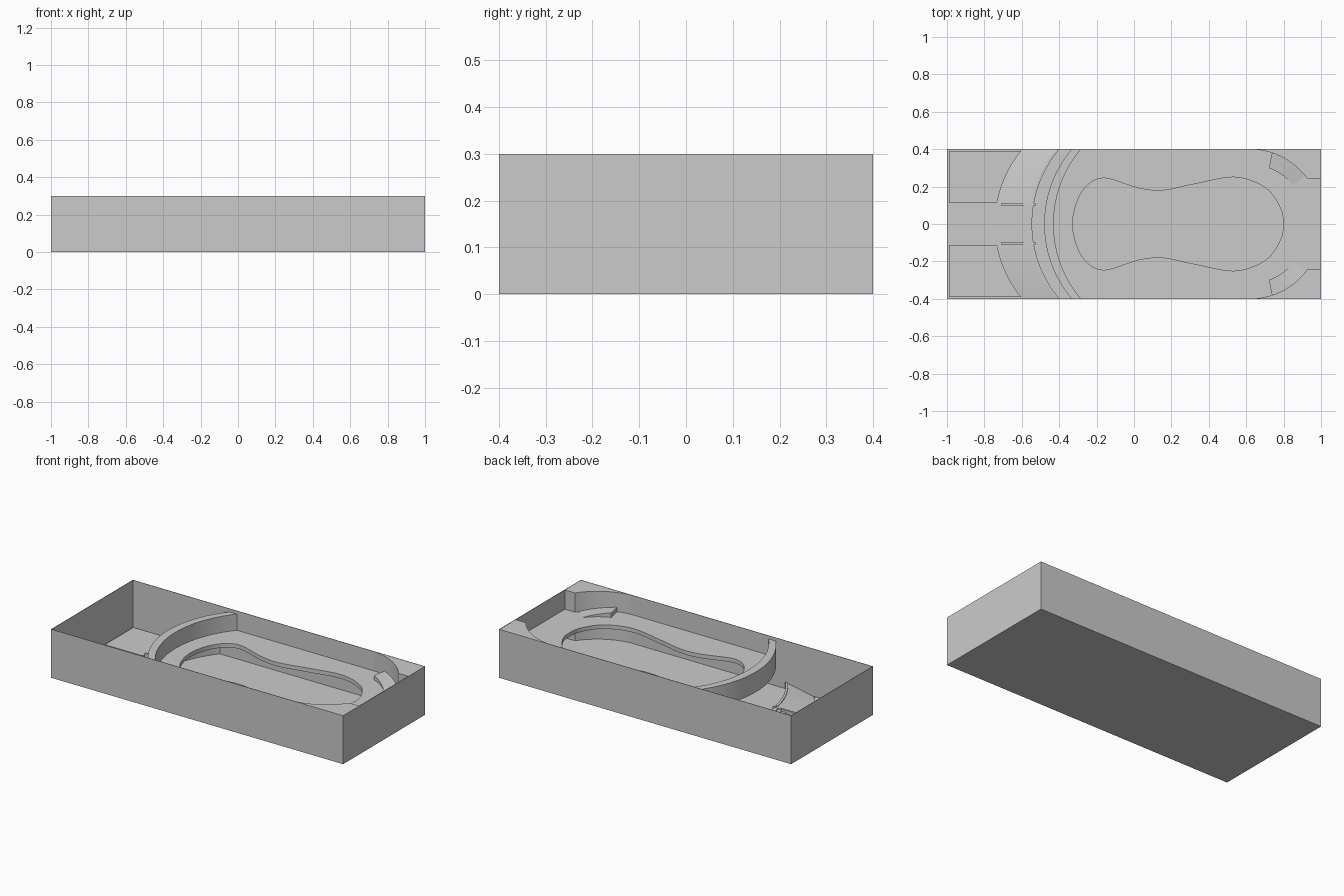
import bpy, bmesh
from math import sin, cos, radians, sqrt

if "Cube" in bpy.data.objects:
    bpy.data.objects.remove(bpy.data.objects["Cube"])

EDGE = 0.398      # inner parts tuck slightly into the tray walls
DECK = 0.18       # top of the suspended deck
UNDER = 0.155     # underside of the deck


def finish(name, bm):
    bmesh.ops.remove_doubles(bm, verts=bm.verts, dist=1e-5)
    bmesh.ops.recalc_face_normals(bm, faces=bm.faces)
    me = bpy.data.meshes.new(name)
    bm.to_mesh(me)
    bm.free()
    ob = bpy.data.objects.new(name, me)
    bpy.context.collection.objects.link(ob)
    return ob


def smooth(ob):
    bpy.ops.object.select_all(action='DESELECT')
    ob.select_set(True)
    bpy.context.view_layer.objects.active = ob
    bpy.ops.object.shade_smooth_by_angle(angle=radians(30))


def prism(name, pts, z0, z1):
    """Extrude a flat outline from z0 to z1."""
    bm = bmesh.new()
    lo = [bm.verts.new((x, y, z0)) for x, y in pts]
    hi = [bm.verts.new((x, y, z1)) for x, y in pts]
    bm.faces.new(lo)
    bm.faces.new(hi)
    n = len(pts)
    for i in range(n):
        j = (i + 1) % n
        bm.faces.new((lo[i], lo[j], hi[j], hi[i]))
    return finish(name, bm)


def band(name, a, b, z0=0.002):
    """Solid strip between two edges made of (x, y, top height) points."""
    bm = bmesh.new()
    rows = []
    for p, q in zip(a, b):
        rows.append([bm.verts.new(c) for c in
                     ((p[0], p[1], z0), p, q, (q[0], q[1], z0))])
    for r, s in zip(rows, rows[1:]):
        for k in range(4):
            m = (k + 1) % 4
            bm.faces.new((r[k], r[m], s[m], s[k]))
    bm.faces.new(rows[0])
    bm.faces.new(rows[-1])
    ob = finish(name, bm)
    smooth(ob)
    return ob


def bow(x, y0, y1, z=None, n=32):
    """Shallow arc across the tray, bulging towards -x, crossing y=0 at x."""
    out = []
    for i in range(n + 1):
        y = y0 + (y1 - y0) * i / n
        p = (x + 0.62 - sqrt(0.62 ** 2 - y * y), y)
        out.append(p if z is None else p + (z,))
    return out


def spline(pts, steps=8):
    """Closed smooth curve through the points."""
    out, n = [], len(pts)
    for i in range(n):
        p0, p1, p2, p3 = (pts[(i + k) % n] for k in (-1, 0, 1, 2))
        for s in range(steps):
            t = s / steps
            out.append(tuple(0.5 * (2 * b + (c - a) * t
                       + (2 * a - 5 * b + 4 * c - d) * t * t
                       + (3 * b - a - 3 * c + d) * t ** 3)
                       for a, b, c, d in zip(p0, p1, p2, p3)))
    return out


# Open outer tray
bm = bmesh.new()
bmesh.ops.create_cube(bm, size=1)
for v in bm.verts:
    v.co = (v.co.x * 2, v.co.y * 0.8, (v.co.z + 0.5) * 0.3)
bmesh.ops.recalc_face_normals(bm, faces=bm.faces)
top = [f for f in bm.faces if f.normal.z > 0.9]
bmesh.ops.delete(bm, geom=top, context='FACES_ONLY')
me = bpy.data.meshes.new("tray")
bm.to_mesh(me)
bm.free()
tray = bpy.data.objects.new("tray", me)
bpy.context.collection.objects.link(tray)
sol = tray.modifiers.new("thickness", 'SOLIDIFY')
sol.thickness = 0.003
sol.offset = -1
sol.use_even_offset = True

# Suspended deck with a peanut-shaped opening down to the tray floor
deck = prism("deck", bow(-0.479, -EDGE, EDGE) + [(0.998, EDGE), (0.998, -EDGE)],
             UNDER, DECK)
half = [(-0.30, 0.13), (-0.24, 0.215), (-0.155, 0.245), (-0.02, 0.205),
        (0.05, 0.186), (0.16, 0.18), (0.33, 0.215), (0.54, 0.25),
        (0.70, 0.195), (0.78, 0.09)]
outline = ([(-0.328, 0)] + half + [(0.797, 0)]
           + [(x, -y) for x, y in reversed(half)])
cutter = prism("opening_cutter", spline(outline), 0.05, 0.4)
cutter.hide_render = True
cut = deck.modifiers.new("opening", 'BOOLEAN')
cut.operation = 'DIFFERENCE'
cut.solver = 'EXACT'
cut.object = cutter
bpy.context.view_layer.objects.active = deck
deck.select_set(True)
bpy.ops.object.modifier_apply(modifier=cut.name)
bpy.data.objects.remove(cutter)
smooth(deck)

# Curved wall standing on the deck edge
band("curved_wall", bow(-0.48, -EDGE, EDGE, 0.28),
     bow(-0.43, -EDGE, EDGE, 0.28), UNDER)

# Central steps between the two slopes
for i in range(6):
    x = -0.70 + i * 0.026
    band(f"step_{i + 1}", bow(x, -0.1, 0.1, 0.008 + i * 0.006),
         bow(-0.545, -0.1, 0.1, 0.008 + i * 0.006))

for side, s in (("left", 1), ("right", -1)):
    # Sloping stand with a lip along its upper edge
    band(f"{side}_slope", bow(-0.74, s * 0.11, s * EDGE, 0.006),
         bow(-0.56, s * 0.11, s * EDGE, 0.04))
    band(f"{side}_lip", bow(-0.56, s * 0.11, s * EDGE, 0.045),
         bow(-0.545, s * 0.11, s * EDGE, 0.045))
    # Kerb beside the steps
    prism(f"{side}_kerb", [(-0.71, s * 0.098), (-0.525, s * 0.098),
                           (-0.525, s * 0.11), (-0.71, s * 0.11)], 0.002, 0.04)
    # Low floor pad
    prism(f"{side}_pad", [(-0.99, s * 0.39), (-0.99, s * 0.112)]
          + bow(-0.742, s * 0.112, s * 0.39), 0.002, 0.012)

    # Corner block with a concave face, and the ramp curling along it
    def arc(r, a0, a1, n=20):
        return [(0.62 + r * cos(radians(a0 + (a1 - a0) * i / n)),
                 s * (0.02 + r * sin(radians(a0 + (a1 - a0) * i / n))))
                for i in range(n + 1)]
    block = prism(f"{side}_corner_block", arc(0.379, 35.5, 88)
                  + [(0.998, s * EDGE), (0.998, s * 0.24)], 0.002, 0.299)
    smooth(block)
    rise = [DECK + 0.001 + 0.027 * i / 20 for i in range(21)]
    band(f"{side}_corner_ramp",
         [p + (z,) for p, z in zip(arc(0.297, 39, 70), rise)],
         [p + (z,) for p, z in zip(arc(0.382, 39, 72), rise)], UNDER)
